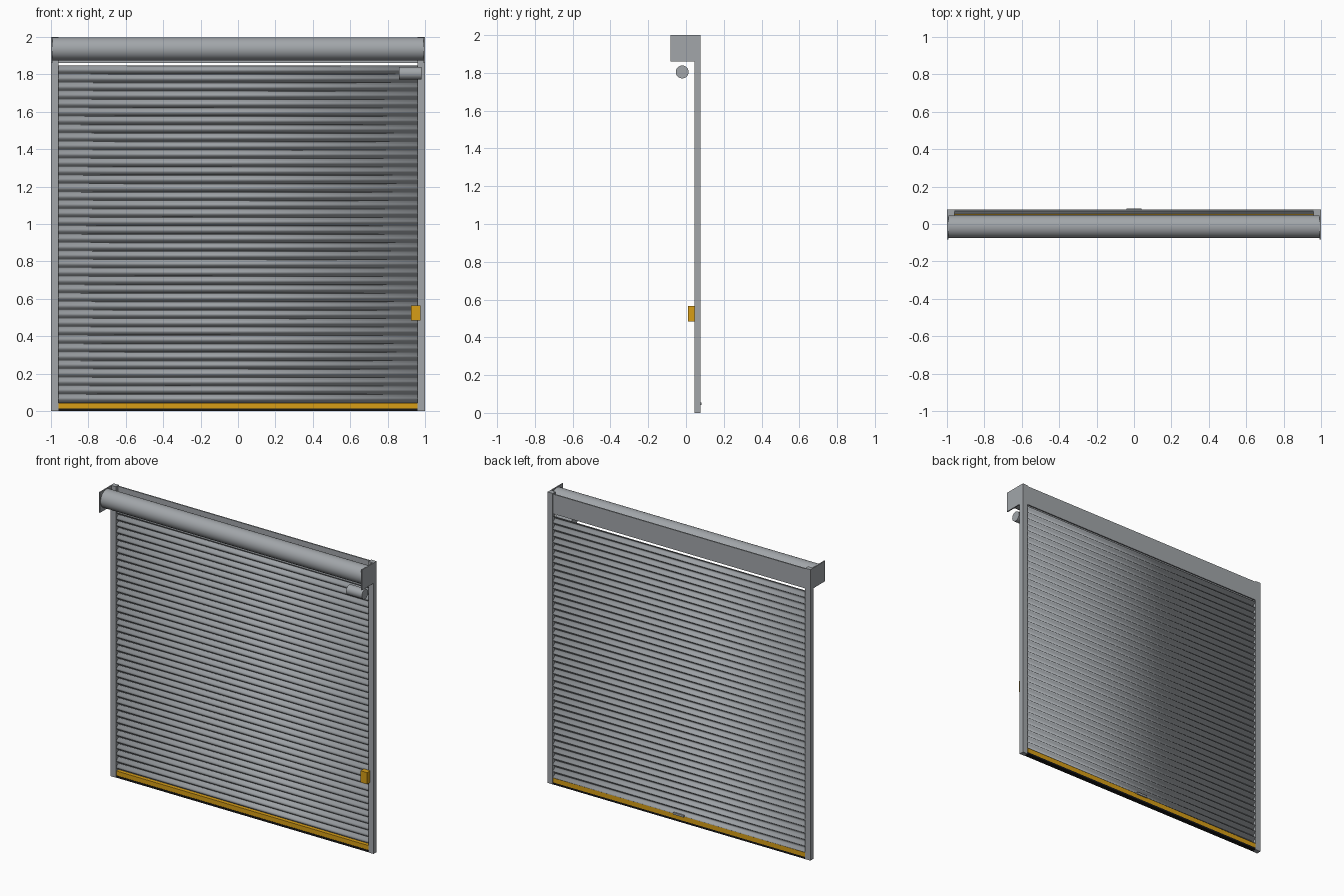
import bpy, bmesh, math
from mathutils import Matrix

cube = bpy.data.objects.get("Cube")
if cube:
    bpy.data.objects.remove(cube, do_unlink=True)


def material(name, rgb):
    m = bpy.data.materials.new(name)
    m.use_nodes = True
    m.diffuse_color = (*rgb, 1)
    m.node_tree.nodes["Principled BSDF"].inputs["Base Color"].default_value = (*rgb, 1)
    return m


STEEL = material("galvanised steel", (0.36, 0.38, 0.40))
SLAT = material("slat grey", (0.33, 0.35, 0.37))
YELLOW = material("safety yellow", (0.68, 0.34, 0.008))
RUBBER = material("black rubber", (0.008, 0.008, 0.008))


def finish(bm, name, mat, smooth=False):
    bmesh.ops.recalc_face_normals(bm, faces=bm.faces)
    mesh = bpy.data.meshes.new(name)
    bm.to_mesh(mesh)
    bm.free()
    mesh.materials.append(mat)
    obj = bpy.data.objects.new(name, mesh)
    bpy.context.collection.objects.link(obj)
    if smooth:
        bpy.ops.object.select_all(action="DESELECT")
        obj.select_set(True)
        bpy.context.view_layer.objects.active = obj
        bpy.ops.object.shade_smooth_by_angle(angle=math.radians(35))
    return obj


def box(name, mat, x, y, z):
    """Box from (low, high) pairs along each axis."""
    bm = bmesh.new()
    size = [b - a for a, b in (x, y, z)]
    mid = [(a + b) / 2 for a, b in (x, y, z)]
    bmesh.ops.create_cube(bm, size=1, matrix=Matrix.Translation(mid) @ Matrix.Diagonal((*size, 1)))
    return finish(bm, name, mat)


def cylinder_x(name, mat, x, y, z, radius, sides=48):
    bm = bmesh.new()
    place = Matrix.Translation(((x[0] + x[1]) / 2, y, z)) @ Matrix.Rotation(math.pi / 2, 4, "Y")
    bmesh.ops.create_cone(bm, cap_ends=True, segments=sides, radius1=radius, radius2=radius,
                          depth=x[1] - x[0], matrix=place)
    return finish(bm, name, mat, smooth=True)


# Guide rails and barrel end plates on both sides
for side, s in (("left", 1), ("right", -1)):
    box(side + "_guide_rail", STEEL, sorted((s * 0.96, s * 1.0)), (0.044, 0.077), (0, 2))
    box(side + "_end_plate", STEEL, sorted((s * 0.992, s * 1.0)), (-0.083, 0.076), (1.86, 2))

# Barrel, back panel and motor at the top
cylinder_x("barrel", STEEL, (-0.992, 0.992), -0.014, 1.935, 0.062)
box("back_panel", STEEL, (-0.96, 0.96), (0.066, 0.075), (1.86, 1.995))
cylinder_x("motor", STEEL, (0.86, 0.98), -0.02, 1.805, 0.034, 32)

# Curtain of curved interlocking slats, swept across the opening
PITCH, COUNT, BASE, STEPS = 0.045, 40, 0.045, 8
profile = []
for i in range(COUNT):
    z0 = BASE + i * PITCH
    profile.append((0.076, z0))
    for k in range(STEPS + 1):
        t = k / STEPS
        profile.append((0.07 - 0.017 * math.sin(math.pi * t), z0 + PITCH * (0.1 + 0.8 * t)))
profile.append((0.076, BASE + COUNT * PITCH))

bm = bmesh.new()
rows = [[bm.verts.new((x, y, z)) for x in (-0.96, 0.96)] for y, z in profile]
for a, b in zip(rows, rows[1:]):
    bm.faces.new((a[0], a[1], b[1], b[0]))
curtain = finish(bm, "slat_curtain", SLAT, smooth=True)
solid = curtain.modifiers.new("thickness", "SOLIDIFY")
solid.thickness = 0.003
solid.offset = 0

# Bottom bar with rubber seal and a lift handle
box("bottom_bar", YELLOW, (-0.958, 0.958), (0.048, 0.076), (0.014, 0.045))
box("rubber_seal", RUBBER, (-0.958, 0.958), (0.046, 0.076), (0, 0.014))
box("lift_handle", STEEL, (-0.04, 0.04), (0.074, 0.083), (0.042, 0.056))

# Control box on the left rail
box("control_box", YELLOW, (0.925, 0.975), (0.01, 0.045), (0.485, 0.565))
